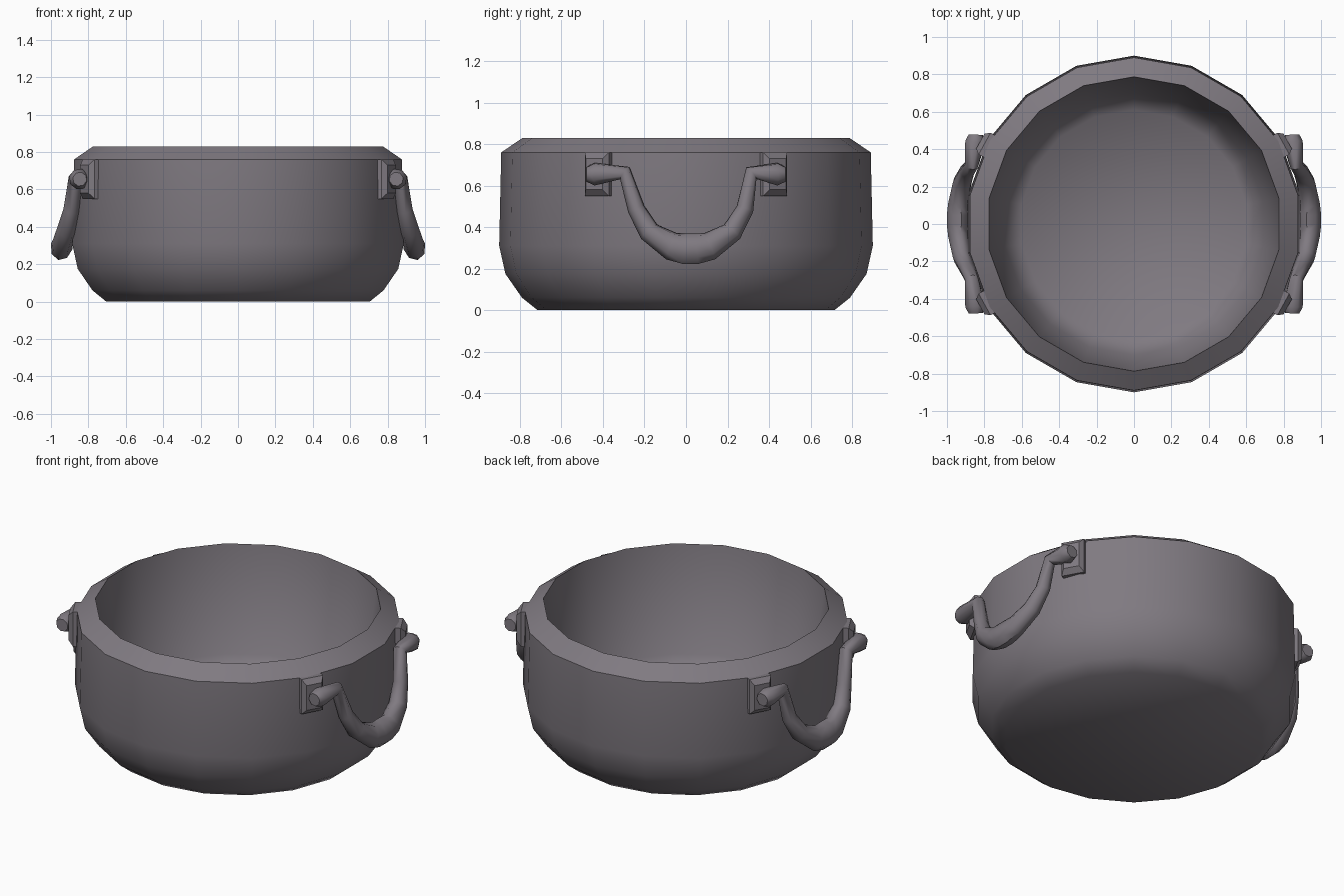
import bpy, bmesh, math
from mathutils import Vector, Matrix

if "Cube" in bpy.data.objects:
    bpy.data.objects.remove(bpy.data.objects["Cube"])

metal = bpy.data.materials.new("dark grey metal")
metal.diffuse_color = (0.215, 0.195, 0.22, 1)
metal.use_nodes = True
metal.node_tree.nodes["Principled BSDF"].inputs["Base Color"].default_value = metal.diffuse_color

def finish(bm, name, angle):
    bmesh.ops.recalc_face_normals(bm, faces=bm.faces)
    me = bpy.data.meshes.new(name)
    bm.to_mesh(me)
    bm.free()
    ob = bpy.data.objects.new(name, me)
    bpy.context.collection.objects.link(ob)
    me.materials.append(metal)
    bpy.ops.object.select_all(action='DESELECT')
    ob.select_set(True)
    bpy.context.view_layer.objects.active = ob
    bpy.ops.object.shade_smooth_by_angle(angle=math.radians(angle))
    return ob

def skin(bm, rings):
    # bridge consecutive rings and cap both ends
    vs = [[bm.verts.new(p) for p in r] for r in rings]
    n = len(vs[0])
    for a, b in zip(vs, vs[1:]):
        for i in range(n):
            j = (i + 1) % n
            bm.faces.new((a[i], a[j], b[j], b[i]))
    bm.faces.new(vs[0])
    bm.faces.new(vs[-1])

# pot: closed lathe, outside from the base up to the rim, then down the inside
profile = [(0.715, 0.0), (0.79, 0.06), (0.87, 0.175), (0.9, 0.31), (0.89, 0.76),
           (0.787, 0.83), (0.70, 0.20), (0.61, 0.11)]
SIDES = 18
bm = bmesh.new()
skin(bm, [[(r * math.sin(2 * math.pi * i / SIDES), r * math.cos(2 * math.pi * i / SIDES), z)
           for i in range(SIDES)] for r, z in profile])
finish(bm, "pot", 48)

# handle: x, y, z, radius along half the swing, mirrored about its middle
half = [(0.846, 0.478, 0.655, 0.038), (0.848, 0.44, 0.655, 0.056), (0.868, 0.305, 0.66, 0.038),
        (0.892, 0.262, 0.487, 0.042), (0.918, 0.2, 0.378, 0.052), (0.940, 0.092, 0.308, 0.070),
        (0.942, 0.03, 0.297, 0.077)]
SHIFT = (0, 0, 0.01, 0.022, 0.022, 0.022, 0.022)   # the swing hangs slightly to the back
path = [(x, s - y, z, r) for (x, y, z, r), s in zip(half, SHIFT)]
path += [(x, s + y, z, r) for (x, y, z, r), s in zip(half, SHIFT)][::-1]
pts = [Vector(p[:3]) for p in path]

def handle(name, side):
    bm = bmesh.new()
    rings = []
    for i, p in enumerate(pts):
        d1 = (p - pts[i - 1]).normalized() if i else Vector()
        d2 = (pts[i + 1] - p).normalized() if i < len(pts) - 1 else Vector()
        t = (d1 + d2).normalized()
        u = Vector((1, 0, 0.25))
        u = (u - t * u.dot(t)).normalized()
        v = t.cross(u)
        r = path[i][3]
        flat = 1.0 if r < 0.06 else 0.78
        rings.append([p + r * (flat * u * math.cos(a) + v * math.sin(a))
                      for a in [math.pi / 4 * k for k in range(8)]])
    skin(bm, rings)
    bmesh.ops.scale(bm, vec=(side, 1, 1), verts=bm.verts)
    finish(bm, name, 50)

# bracket: chamfered plate turned to follow the pot wall
def bracket(name, sx, sy):
    bm = bmesh.new()
    rings = [[(x, y * w, z * h) for y, z in ((-1, -1), (1, -1), (1, 1), (-1, 1))]
             for x, w, h in ((-0.05, 0.066, 0.105), (0.01, 0.066, 0.105), (0.036, 0.046, 0.075))]
    skin(bm, rings)
    bm.transform(Matrix.Translation((0.79, 0.425, 0.655)) @ Matrix.Rotation(math.radians(29), 4, 'Z'))
    bmesh.ops.scale(bm, vec=(sx, sy, 1), verts=bm.verts)
    finish(bm, name, 25)

for side, label in ((1, "right"), (-1, "left")):
    handle("handle_" + label, side)
    for sy, end in ((1, "back"), (-1, "front")):
        bracket(f"bracket_{label}_{end}", side, sy)
